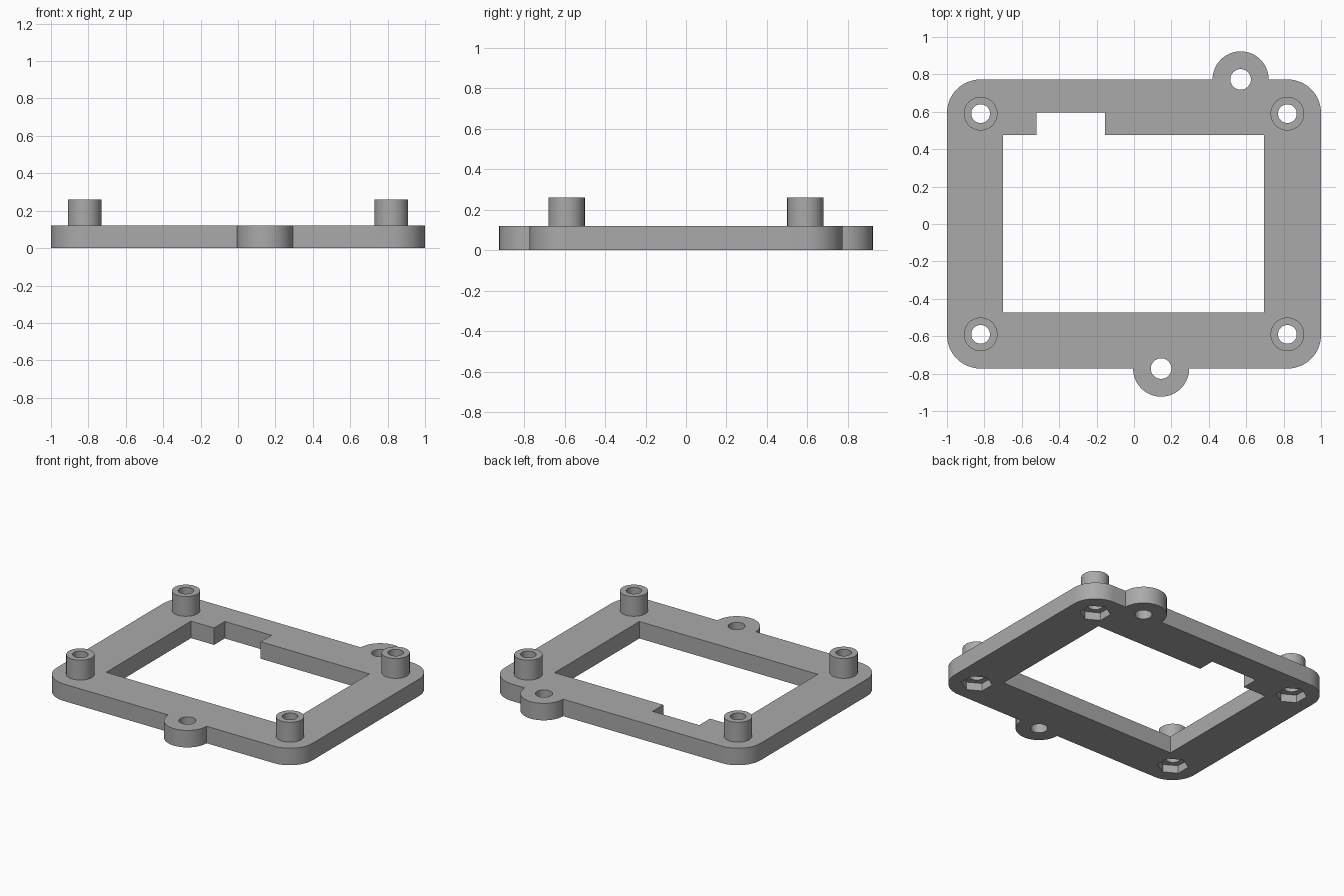
import bpy
import bmesh
from math import cos, sin, pi, radians

cube = bpy.data.objects.get("Cube")
if cube:
    bpy.data.objects.remove(cube, do_unlink=True)

HALF_X, HALF_Y = 1.0, 0.773
PLATE_TOP, POST_TOP = 0.12, 0.26
POST_X, POST_Y = 0.82, 0.59
CORNER_R, POST_R, HOLE_R = 0.18, 0.09, 0.05
EAR_R, EAR_HOLE_R = 0.15, 0.055
NUT_R, NUT_DEPTH = 0.1, 0.055
SEG = 64

corners = [(sx * POST_X, sy * POST_Y) for sx in (-1, 1) for sy in (-1, 1)]
ears = {"front": (0.145, -HALF_Y), "back": (0.57, HALF_Y)}

grey = bpy.data.materials.new("plain grey")
grey.use_nodes = True
colour = (0.4, 0.4, 0.4, 1)
grey.diffuse_color = colour
grey.node_tree.nodes["Principled BSDF"].inputs["Base Color"].default_value = colour


def new_object(name, bm):
    bmesh.ops.recalc_face_normals(bm, faces=bm.faces)
    mesh = bpy.data.meshes.new(name)
    bm.to_mesh(mesh)
    bm.free()
    mesh.materials.append(grey)
    obj = bpy.data.objects.new(name, mesh)
    bpy.context.collection.objects.link(obj)
    return obj


def prism(name, outline, z0, z1):
    bm = bmesh.new()
    face = bm.faces.new([bm.verts.new((x, y, z0)) for x, y in outline])
    up = bmesh.ops.extrude_face_region(bm, geom=[face], use_keep_orig=True)
    verts = [g for g in up["geom"] if isinstance(g, bmesh.types.BMVert)]
    bmesh.ops.translate(bm, verts=verts, vec=(0, 0, z1 - z0))
    return new_object(name, bm)


def arc(cx, cy, r, start, sweep, count):
    return [(cx + r * cos(start + sweep * i / count),
             cy + r * sin(start + sweep * i / count)) for i in range(count)]


def circle(x, y, r, count=SEG):
    return arc(x, y, r, pi / 2, 2 * pi, count)


def combine(target, tool, operation):
    mod = target.modifiers.new("combine", "BOOLEAN")
    mod.operation, mod.solver, mod.object = operation, "EXACT", tool
    bpy.context.view_layer.update()
    graph = bpy.context.evaluated_depsgraph_get()
    mesh = bpy.data.meshes.new_from_object(target.evaluated_get(graph))
    target.modifiers.clear()
    target.data = mesh
    bpy.data.objects.remove(tool, do_unlink=True)


def smooth(obj):
    bpy.ops.object.select_all(action="DESELECT")
    obj.select_set(True)
    bpy.context.view_layer.objects.active = obj
    bpy.ops.object.shade_smooth_by_angle(angle=radians(30))


# Rounded base plate
outline = []
for k, (sx, sy) in enumerate([(1, 1), (-1, 1), (-1, -1), (1, -1)]):
    cx, cy = sx * (HALF_X - CORNER_R), sy * (HALF_Y - CORNER_R)
    outline += arc(cx, cy, CORNER_R, k * pi / 2, pi / 2 * 17 / 16, 17)
frame = prism("base_frame", outline, 0, PLATE_TOP)

# Mounting ears on the front and back edges
for side, (x, y) in ears.items():
    combine(frame, prism(side + "_ear", circle(x, y, EAR_R), 0, PLATE_TOP), "UNION")

# Window with a notch in its back edge
window = [(-0.7, -0.472), (0.695, -0.472), (0.695, 0.475), (-0.155, 0.475),
          (-0.155, 0.595), (-0.52, 0.595), (-0.52, 0.475), (-0.7, 0.475)]
combine(frame, prism("window_cutter", window, -0.1, 0.3), "DIFFERENCE")

# Ear holes, screw holes and hexagonal nut pockets underneath
for x, y in ears.values():
    combine(frame, prism("ear_hole", circle(x, y, EAR_HOLE_R), -0.1, 0.3), "DIFFERENCE")
for x, y in corners:
    combine(frame, prism("screw_hole", circle(x, y, HOLE_R), -0.1, 0.3), "DIFFERENCE")
    combine(frame, prism("nut_pocket", circle(x, y, NUT_R, 6), -0.1, NUT_DEPTH), "DIFFERENCE")
smooth(frame)

# Hollow standoff posts, open at the foot where they meet the frame
for x, y in corners:
    bm = bmesh.new()
    section = [(HOLE_R, PLATE_TOP), (HOLE_R, POST_TOP), (POST_R, POST_TOP), (POST_R, PLATE_TOP)]
    rings = [[bm.verts.new((px, py, z)) for px, py in circle(x, y, r)] for r, z in section]
    for a, b in zip(rings, rings[1:]):
        for i in range(SEG):
            j = (i + 1) % SEG
            bm.faces.new((a[i], a[j], b[j], b[i]))
    name = ("back" if y > 0 else "front") + ("_left" if x > 0 else "_right") + "_post"
    smooth(new_object(name, bm))
